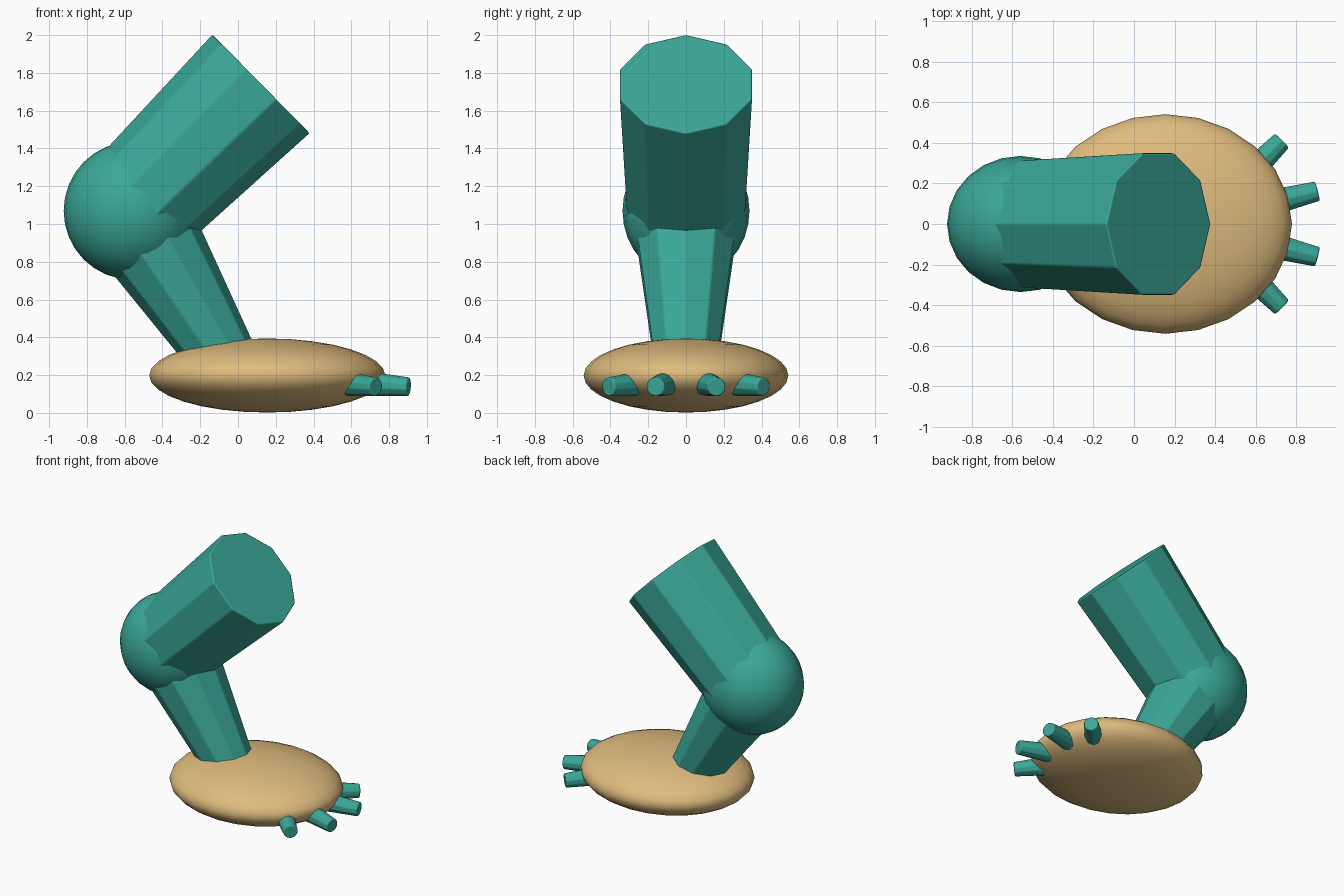
import bpy
import math
from mathutils import Matrix, Vector

cube = bpy.data.objects.get("Cube")
if cube:
    bpy.data.objects.remove(cube, do_unlink=True)


def make_material(name, rgb):
    mat = bpy.data.materials.new(name)
    mat.use_nodes = True
    mat.diffuse_color = (*rgb, 1)
    mat.node_tree.nodes["Principled BSDF"].inputs["Base Color"].default_value = (*rgb, 1)
    return mat


teal = make_material("teal", (0.043, 0.39, 0.315))
tan = make_material("tan", (0.74, 0.5, 0.21))


def ellipsoid(name, centre, radii, mat):
    bpy.ops.mesh.primitive_uv_sphere_add(segments=24, ring_count=16, radius=1, location=centre)
    obj = bpy.context.object
    obj.name = name
    obj.scale = radii
    bpy.ops.object.transform_apply(location=False, rotation=False, scale=True)
    bpy.ops.object.shade_smooth()
    obj.data.materials.append(mat)
    return obj


def limb(name, start, end, r_start, r_end, bevel):
    """Tapered ten-sided prism with softened edges, one ridge facing up."""
    start, end = Vector(start), Vector(end)
    axis = (end - start).normalized()
    side = Vector((0, 0, 1)).cross(axis).normalized()
    up = axis.cross(side)
    bpy.ops.mesh.primitive_cone_add(vertices=10, radius1=r_start, radius2=r_end,
                                    depth=(end - start).length)
    obj = bpy.context.object
    obj.name = name
    turn = Matrix((side, up, axis)).transposed().to_4x4()
    obj.matrix_world = Matrix.Translation((start + end) / 2) @ turn
    obj.data.materials.append(teal)
    bpy.ops.object.shade_smooth()
    mod = obj.modifiers.new("soft_edges", 'BEVEL')
    mod.width = bevel
    mod.segments = 2
    mod.limit_method = 'ANGLE'
    mod.angle_limit = math.radians(20)
    mod.harden_normals = True
    return obj


# Foot pad and knee ball
ellipsoid("foot", (0.155, 0, 0.198), (0.625, 0.542, 0.196), tan)
knee = Vector((-0.56, 0, 1.07))
ellipsoid("knee", knee, (0.363, 0.336, 0.365), teal)

# Upper and lower leg meet inside the knee
limb("thigh", knee, (0.122, 0, 1.742), 0.325, 0.368, 0.01)
limb("shin", (-0.05, 0, 0.25), knee, 0.172, 0.295, 0.01)

# Toes fan out symmetrically around the foot
for side_name, s in (("left", -1), ("right", 1)):
    for part, x, y, angle in (("inner", 0.905, 0.162, 14), ("outer", 0.73, 0.411, 45)):
        a = math.radians(angle)
        tip = Vector((x, s * y, 0.138))
        base = tip - 0.25 * Vector((math.cos(a), s * math.sin(a), 0)) + Vector((0, 0, 0.018))
        limb(f"{side_name}_{part}_toe", base, tip, 0.068, 0.051, 0.008)
